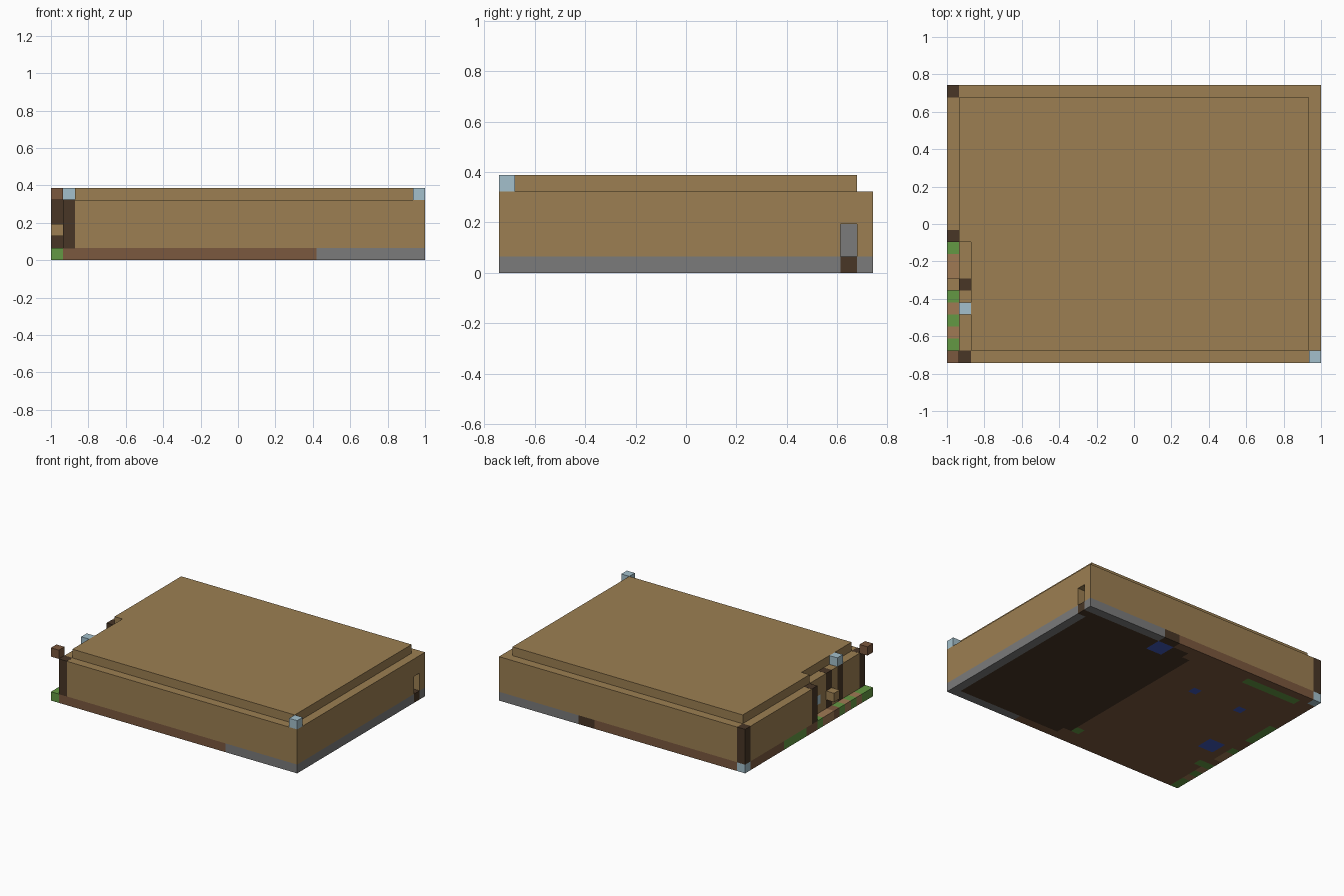
import bpy
import bmesh
from mathutils import Vector

if "Cube" in bpy.data.objects:
    bpy.data.objects.remove(bpy.data.objects["Cube"])

NX, NY = 31, 23
CELL = 2 / NX

# Palette
PALETTE = {
    "plank_tan": "9C7F52", "dark_timber": "483626", "earth_brown": "7B583E",
    "stone_grey": "7B7B7B", "grass_green": "649843", "pale_glass": "A4C0CC",
    "deep_blue": "4058B8", "path_brown": "A07A54",
}


def linear(code):
    values = [int(code[k:k + 2], 16) / 255 for k in (0, 2, 4)]
    return [v / 12.92 if v < 0.04 else ((v + 0.055) / 1.055) ** 2.4 for v in values] + [1]


materials = {}
for name, code in PALETTE.items():
    mat = bpy.data.materials.new(name)
    mat.use_nodes = True
    mat.diffuse_color = linear(code)
    shader = mat.node_tree.nodes["Principled BSDF"]
    shader.inputs["Base Color"].default_value = linear(code)
    shader.inputs["Roughness"].default_value = 0.9
    materials[name] = mat


def fill(cells, colour, xs, ys, zs):
    """Put blocks of one colour in inclusive ranges; None removes them."""
    for i in range(xs[0], xs[-1] + 1):
        for j in range(ys[0], ys[-1] + 1):
            for k in range(zs[0], zs[-1] + 1):
                if colour:
                    cells[i, j, k] = colour
                else:
                    cells.pop((i, j, k), None)


def build(name, cells):
    """Make a mesh of the exposed block faces."""
    colours = sorted(set(cells.values()))
    mesh = bpy.data.meshes.new(name)
    for c in colours:
        mesh.materials.append(materials[c])
    bm = bmesh.new()
    verts = {}

    def corner(p):
        if p not in verts:
            x, y, z = p
            verts[p] = bm.verts.new(((x - NX / 2) * CELL, (y - NY / 2) * CELL, z * CELL))
        return verts[p]

    for cell, colour in cells.items():
        for axis in range(3):
            for side in (0, 1):
                near = list(cell)
                near[axis] += 2 * side - 1
                if tuple(near) in cells:
                    continue
                loop = []
                for a, b in ((0, 0), (1, 0), (1, 1), (0, 1)):
                    p = list(cell)
                    p[axis] += side
                    p[(axis + 1) % 3] += a
                    p[(axis + 2) % 3] += b
                    loop.append(corner(tuple(p)))
                face = bm.faces.new(loop if side else loop[::-1])
                face.material_index = colours.index(colour)
    bm.to_mesh(mesh)
    bm.free()
    obj = bpy.data.objects.new(name, mesh)
    bpy.context.collection.objects.link(obj)
    return obj


BASE, WALL, TOP = (0,), (1, 4), (5,)

# Foundation: earth, dark floor, stone rim
floor = {}
fill(floor, "earth_brown", (0, 30), (0, 22), BASE)
fill(floor, "dark_timber", (16, 29), (1, 21), BASE)
for j in (1, 21):
    fill(floor, "earth_brown", (16,), (j,), BASE)
fill(floor, "stone_grey", (30,), (0, 22), BASE)
fill(floor, "stone_grey", (22, 30), (0,), BASE)
fill(floor, "stone_grey", (21, 30), (22,), BASE)
fill(floor, "dark_timber", (30,), (21,), BASE)
fill(floor, "dark_timber", (19, 20), (22,), BASE)
# Blue floor patches
for xs, ys in (((19, 20), (20, 21)), ((2, 3), (8, 9)), ((11,), (16,)), ((5,), (16,))):
    fill(floor, "deep_blue", xs, ys, BASE)
# Grass and path
for xs, ys in (((2, 8), (21,)), ((0,), (12, 15)), ((0, 1), (5,)), ((15,), (2,)),
               ((0,), (0, 1)), ((0,), (3,)), ((0,), (9,))):
    fill(floor, "grass_green", xs, ys, BASE)
for ys in ((2,), (4,), (7, 8)):
    fill(floor, "path_brown", (0,), ys, BASE)
fill(floor, "pale_glass", (0,), (22,), BASE)
build("foundation", floor)

# Walls, hollow inside, stepped in along the porch
walls = {}
fill(walls, "plank_tan", (0, 30), (0, 22), WALL)
fill(walls, None, (1, 29), (1, 21), WALL)
fill(walls, None, (0,), (0, 9), WALL)
fill(walls, "plank_tan", (1,), (1, 10), WALL)
fill(walls, None, (30,), (21,), (1, 2))
fill(walls, "pale_glass", (1,), (8,), (2,))
build("walls", walls)

# Timber posts, replacing wall blocks with slim plates proud of the wall
for i, j, label in ((0, 22, "back"), (0, 10, "porch_back"), (1, 6, "porch_middle"),
                    (1, 4, "porch_front"), (1, 0, "front")):
    post = {}
    fill(post, "dark_timber", (i,), (j,), WALL)
    obj = build(label + "_post", post)
    centre = Vector(((i + 0.5 - NX / 2) * CELL, (j + 0.5 - NY / 2) * CELL, 3 * CELL))
    for v in obj.data.vertices:
        v.co = centre + (v.co - centre) * 1.006

# Roof slab with porch notch
roof = {}
fill(roof, "plank_tan", (1, 29), (1, 21), TOP)
fill(roof, None, (1,), (1, 9), TOP)
build("roof", roof)

# Single blocks
for name, colour, xs, ys, zs in (
        ("front_left_lamp", "pale_glass", (30,), (0,), TOP),
        ("porch_lamp", "pale_glass", (1,), (4,), TOP),
        ("corner_block", "earth_brown", (0,), (0,), TOP),
        ("porch_bracket", "plank_tan", (0,), (6,), (2,)),
        ("inner_stone", "stone_grey", (28,), (21,), (1, 2))):
    block = {}
    fill(block, colour, xs, ys, zs)
    build(name, block)
